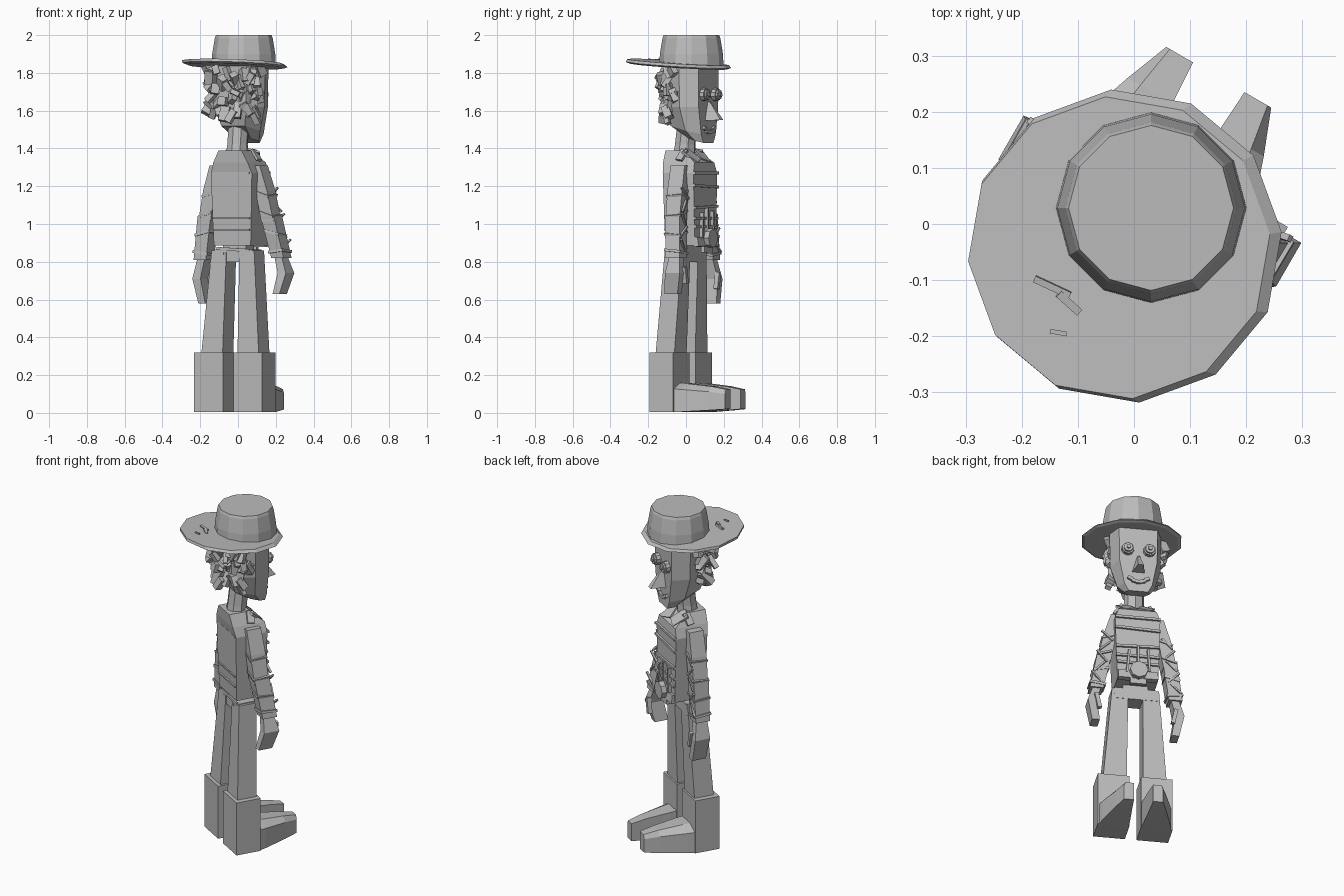
import bpy, bmesh, math, random
from mathutils import Matrix, Vector, Euler

cube = bpy.data.objects.get("Cube")
if cube:
    bpy.data.objects.remove(cube)

random.seed(4)
TURN = Matrix.Rotation(math.radians(-30), 4, 'Z')   # the figure stands turned

grey = bpy.data.materials.new("plain grey")
grey.use_nodes = True
COLOUR = (0.5, 0.5, 0.5, 1)
grey.diffuse_color = COLOUR
grey.node_tree.nodes["Principled BSDF"].inputs["Base Color"].default_value = COLOUR


def finish(name, bm):
    bmesh.ops.recalc_face_normals(bm, faces=bm.faces)
    bm.transform(TURN)
    mesh = bpy.data.meshes.new(name)
    bm.to_mesh(mesh)
    bm.free()
    mesh.materials.append(grey)
    obj = bpy.data.objects.new(name, mesh)
    bpy.context.collection.objects.link(obj)
    return obj


def loft(name, rings):
    """Skin a stack of rings with equal point counts and cap both ends."""
    bm = bmesh.new()
    loops = [[bm.verts.new(p) for p in r] for r in rings]
    for a, b in zip(loops, loops[1:]):
        for i in range(len(a)):
            j = (i + 1) % len(a)
            bm.faces.new((a[i], a[j], b[j], b[i]))
    bm.faces.new(loops[0])
    bm.faces.new(loops[-1])
    return finish(name, bm)


def rect(u0, u1, v0, v1, z):
    return [(u0, v0, z), (u1, v0, z), (u1, v1, z), (u0, v1, z)]


def square(c, w, d):
    return rect(c[0] - w / 2, c[0] + w / 2, c[1] - d / 2, c[1] + d / 2, c[2])


def circle(u, v, z, r, n=12, tilt=0, phase=0):
    return [(u + r * math.cos(a), v + r * math.sin(a), z - tilt * r * math.sin(a))
            for a in (math.tau * i / n + phase for i in range(n))]


def boxes(name, items):
    """Several boxes in one object: (centre, size, rotation in degrees)."""
    bm = bmesh.new()
    for c, size, rot in items:
        turn = Euler([math.radians(a) for a in rot]).to_matrix().to_4x4()
        m = Matrix.Translation(c) @ turn @ Matrix.Diagonal((*size, 1))
        bmesh.ops.create_cube(bm, size=1, matrix=m)
    return finish(name, bm)


def disc(name, c, r, depth, n=8):
    bm = bmesh.new()
    m = Matrix.Translation(c) @ Matrix.Rotation(math.pi / 2, 4, 'X')
    bmesh.ops.create_cone(bm, cap_ends=True, segments=n, radius1=r, radius2=r,
                          depth=depth, matrix=m)
    return finish(name, bm)


# Hat
loft("hat_crown", [circle(0.012, 0.04, 1.84, 0.17), circle(0.012, 0.04, 1.9, 0.167),
                   circle(0.012, 0.04, 1.985, 0.153), circle(0.012, 0.04, 2.0, 0.147)])
loft("hat_brim", [circle(0.008, -0.04, 1.834, 0.26, 12, 0.07, 0.09),
                  circle(0.006, -0.042, 1.842, 0.28, 12, 0.07, 0.09),
                  circle(-0.002, -0.05, 1.857, 0.27, 12, 0.07, 0.09)])
boxes("brim_tears", [((-0.07, -0.17, 1.868), (0.07, 0.012, 0.014), (8, 0, 5)),
                     ((-0.03, -0.18, 1.868), (0.05, 0.014, 0.014), (0, 8, -12)),
                     ((-0.02, -0.235, 1.872), (0.03, 0.008, 0.01), (0, 0, 20))])

# Head, tapering forward to the chin
HEAD = [(0.107, 0.137), (0.143, 0.04), (0.1, -0.085), (-0.1, -0.085), (-0.143, 0.04), (-0.107, 0.137)]


def head_ring(z, w, d, lift=0):
    return [(u * w, 0.137 + (v - 0.137) * d, z + lift * (0.137 - v)) for u, v in HEAD]


loft("head", [head_ring(1.43, 0.5, 0.4, 0.1), head_ring(1.475, 0.72, 0.85, 0.2),
              head_ring(1.62, 0.97, 1.0), head_ring(1.85, 1.0, 1.0)])
loft("neck", [circle(0, -0.01, 1.36, 0.062, 8), circle(0, -0.005, 1.42, 0.056, 8),
              circle(0, 0.01, 1.54, 0.056, 8)])

# Face: button eyes, wedge nose, smile
for side, label in ((1, "right"), (-1, "left")):
    u = side * 0.06
    disc(label + "_eye", (u, 0.148, 1.685), 0.034, 0.026, 10)
    disc(label + "_eye_rim", (u, 0.165, 1.685), 0.026, 0.014, 10)
    disc(label + "_pupil", (u, 0.174, 1.685), 0.012, 0.016, 6)
loft("nose", [[(-0.036, 0.13, 1.548), (0.036, 0.13, 1.548), (0.016, 0.22, 1.55), (-0.016, 0.22, 1.55)],
              [(-0.006, 0.13, 1.65), (0.006, 0.13, 1.65), (0.005, 0.15, 1.645), (-0.005, 0.15, 1.645)]])
smile = []
for i in range(-2, 3):
    smile.append(((i * 0.023, 0.138, 1.485 + 0.005 * i * i), (0.03, 0.026, 0.018), (0, -13 * i, 0)))
boxes("smile", smile)

# Straw hair round the back and sides of the head
straw = []
for i in range(60):
    a = math.radians(random.uniform(172, 362))
    z = random.uniform(1.56, 1.82)
    r = random.uniform(0.115, 0.15) + 0.1 * max(0, z - 1.66)
    if math.sin(a) > -0.3:
        z = max(z, 1.68)
    straw.append(((r * math.cos(a) - 0.01, 0.01 + r * math.sin(a), z),
                  (random.uniform(0.03, 0.05), random.uniform(0.02, 0.045), random.uniform(0.045, 0.085)),
                  [random.uniform(-35, 35) for _ in range(3)]))
boxes("straw_hair", straw)

# Torso and shirt
loft("torso", [rect(-0.112, 0.112, -0.06, 0.12, 0.885), rect(-0.118, 0.118, -0.065, 0.118, 1.03),
               rect(-0.125, 0.125, -0.07, 0.118, 1.27), rect(-0.105, 0.105, -0.08, 0.112, 1.325),
               rect(-0.07, 0.07, -0.085, 0.03, 1.39)])
bands = [((0, 0.121, z), (w, 0.018, 0.014), (0, t, 0))
         for z, w, t in ((1.27, 0.25, 0), (1.2, 0.25, -2), (1.09, 0.24, 2), (1.03, 0.24, 0), (0.985, 0.23, -1))]
bands += [((u, 0.128, z), (0.012, 0.02, 0.14), (0, t, 0))
          for u, z, t in ((-0.06, 1.0, 4), (0.0, 1.02, 0), (0.055, 0.99, -5))]
bands += [((0, -0.066, z), (0.22, 0.012, 0.008), (0, 0, 0)) for z in (1.27, 1.03, 0.97)]
boxes("shirt_bands", bands)
boxes("belt", [((0, 0.122, 0.905), (0.22, 0.03, 0.05), (8, 0, 0)),
               ((0, 0.128, 0.87), (0.09, 0.02, 0.04), (0, 0, 0))])
disc("buckle", (0, 0.152, 0.925), 0.05, 0.03)

# Collar flaps lying on the sloping shoulders
boxes("collar", [((s * 0.055, 0.065, 1.362), (0.075, 0.1, 0.012), (-37, s * 15, s * 15)) for s in (1, -1)]
      + [((s * 0.095, 0.03, 1.365), (0.014, 0.04, 0.07), (-10, -s * 38, 0)) for s in (1, -1)])

# Trousers
loft("hips", [rect(-0.12, 0.12, -0.05, 0.05, 0.8), rect(-0.115, 0.115, -0.05, 0.05, 0.865)])
loft("waist", [rect(-0.07, 0.07, -0.035, 0.05, 0.86), rect(-0.07, 0.07, -0.035, 0.05, 0.89)])
boxes("waistband", [((0, -0.052, 0.865), (0.2, 0.01, 0.016), (0, 3, 0))]
      + [((u, -0.052, 0.835), (0.01, 0.008, 0.03), (0, 0, 0)) for u in (-0.06, 0.06)])


def mirrored(s, rings):
    return [[(s * u, v, z) for u, v, z in r] for r in rings]


for s, label in ((1, "right"), (-1, "left")):
    loft(label + "_leg", mirrored(s, [square((0.112, -0.029, 0.28), 0.132, 0.115),
                                      square((0.085, -0.002, 0.86), 0.09, 0.105)]))
    # Boots: tall cuff and tapered foot
    loft(label + "_boot_cuff", mirrored(s, [rect(0.032, 0.207, -0.105, 0.04, 0.005),
                                            rect(0.032, 0.207, -0.105, 0.04, 0.32)]))
    feet = []
    for v, u0, u1, lo, hi in ((0.02, 0.035, 0.204, 0.004, 0.16), (0.08, 0.037, 0.188, 0.006, 0.155),
                              (0.22, 0.048, 0.14, 0.014, 0.14), (0.302, 0.053, 0.108, 0.02, 0.125)):
        mid = (u0 + u1) / 2
        feet.append([(u0, v, lo), (u1, v, lo), (u1, v, hi * 0.8), (mid + 0.02, v, hi), (u0, v, hi)])
    loft(label + "_foot", mirrored(s, feet))

# Arms: shoulder, elbow, wrist, knuckles, fingertips
ARMS = {"right": [(0.115, 0.03, 1.31), (0.18, 0.042, 1.04), (0.225, 0.07, 0.82), (0.25, 0.075, 0.74), (0.226, 0.05, 0.63)],
        "left": [(-0.13, 0.01, 1.31), (-0.19, 0.015, 1.04), (-0.22, 0.018, 0.81), (-0.242, 0.024, 0.71), (-0.217, 0.032, 0.58)]}
for label, pts in ARMS.items():
    s = 1 if label == "right" else -1
    p = [Vector(q) for q in pts]
    loft(label + "_upper_arm", [square(p[1] - Vector((0, 0, 0.03)), 0.075, 0.085),
                                square(p[1].lerp(p[0], 0.5), 0.07, 0.09), square(p[0], 0.05, 0.085)])
    loft(label + "_forearm", [square(p[2], 0.075, 0.085), square(p[1], 0.08, 0.09)])
    loft(label + "_hand", [square(p[4], 0.042, 0.08), square(p[3], 0.05, 0.09), square(p[2], 0.045, 0.065)])
    boxes(label + "_thumb", [(p[3] + Vector((-s * 0.03, 0.045, -0.01)), (0.022, 0.025, 0.09), (0, s * 12, 0))])
    # Rope ties and straw ends round the sleeve
    ties = [(p[0].lerp(p[1], t), (0.085, 0.1, 0.012), (5, s * 18, 0)) for t in (0.55, 0.95)]
    ties += [(p[1].lerp(p[2], t), (0.09, 0.098, 0.014), (-5, s * a, 0)) for t, a in ((0.4, 14), (0.85, -8))]
    for i in range(5):
        c = p[0].lerp(p[2], 0.3 + i * 0.14) + Vector((s * 0.015, 0.046, 0))
        ties.append((c, (0.01, 0.012, 0.085), (random.uniform(-12, 12), (-1) ** i * 45, 0)))
    boxes(label + "_sleeve_ties", ties)
